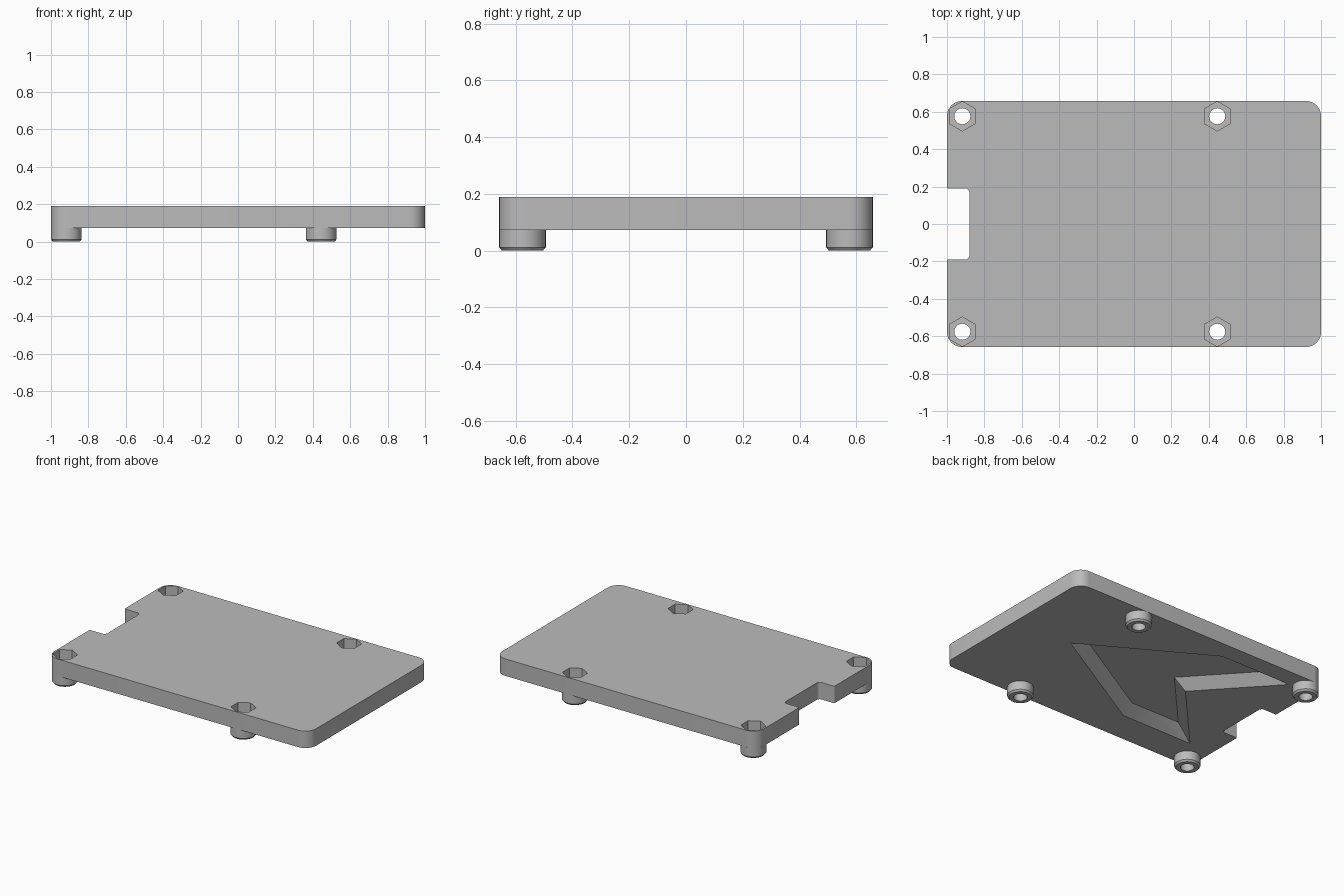
import bpy, bmesh, math
from mathutils import Vector

if "Cube" in bpy.data.objects:
    bpy.data.objects.remove(bpy.data.objects["Cube"], do_unlink=True)

BOTTOM, TOP = 0.073, 0.19        # plate underside and upper face
HALF_Y = 0.658
LEG_R, HOLE_R, HEX_R = 0.082, 0.043, 0.079
LEGS = [(x, y) for x in (-0.918, 0.445) for y in (-0.576, 0.576)]

grey = bpy.data.materials.new("plain_grey")
grey.use_nodes = True
grey.diffuse_color = (0.5, 0.5, 0.5, 1)
grey.node_tree.nodes["Principled BSDF"].inputs["Base Color"].default_value = (0.5, 0.5, 0.5, 1)


def add_object(name, bm):
    bmesh.ops.recalc_face_normals(bm, faces=bm.faces[:])
    mesh = bpy.data.meshes.new(name)
    bm.to_mesh(mesh)
    bm.free()
    mesh.materials.append(grey)
    obj = bpy.data.objects.new(name, mesh)
    bpy.context.collection.objects.link(obj)
    return obj


def loft(name, rings, closed=False):
    """Skin a stack of equal rings; cap the ends, or join last to first."""
    bm = bmesh.new()
    loops = [[bm.verts.new(p) for p in ring] for ring in rings]
    n = len(loops[0])
    pairs = list(zip(loops, loops[1:])) + ([(loops[-1], loops[0])] if closed else [])
    for a, b in pairs:
        for i in range(n):
            j = (i + 1) % n
            bm.faces.new((a[i], a[j], b[j], b[i]))
    if not closed:
        bm.faces.new(loops[0])
        bm.faces.new(loops[-1])
    return add_object(name, bm)


def circle(r, z, x=0, y=0, n=48, turn=0.0):
    return [(x + r * math.cos(math.tau * i / n + turn),
             y + r * math.sin(math.tau * i / n + turn), z) for i in range(n)]


def rounded(corners, steps=10):
    """Outline with right-angled corners (x, y, radius) rounded off."""
    out = []
    for i, (x, y, r) in enumerate(corners):
        p = Vector((x, y))
        a = (Vector(corners[i - 1][:2]) - p).normalized() * r
        b = (Vector(corners[(i + 1) % len(corners)][:2]) - p).normalized() * r
        for k in range(steps + 1):
            t = k / steps * math.pi / 2
            out.append(p + a * (1 - math.sin(t)) + b * (1 - math.cos(t)))
    return out


def inset(points, w):
    """Move every edge of a counter-clockwise outline inward by w."""
    out = []
    for i, p in enumerate(points):
        d1 = (p - points[i - 1]).normalized()
        d2 = (points[(i + 1) % len(points)] - p).normalized()
        n1, n2 = Vector((-d1.y, d1.x)), Vector((-d2.y, d2.x))
        out.append(p + (n1 + n2) * (w / (1 + n1.dot(n2))))
    return out


def at_height(points, z):
    return [(p.x, p.y, z) for p in points]


# Base plate with rounded corners and a connector notch in one end
half = [(1, HALF_Y, LEG_R), (-1, HALF_Y, LEG_R), (-1, 0.19, 0.006), (-0.88, 0.19, 0.022)]
outline = rounded(half + [(x, -y, r) for x, y, r in reversed(half)])
plate = loft("base_plate", [at_height(outline, BOTTOM), at_height(outline, TOP)])

# Hexagonal nut pockets
cutters = [loft("nut_pocket_cutter", [circle(HEX_R, z, x, y, 6, math.pi / 6)
                                      for z in (BOTTOM - 0.05, TOP + 0.05)])
           for x, y in LEGS]

# Arrow-shaped recess with sloping walls in the underside
arrow = [Vector(p) for p in ((0.56, 0.05), (-0.275, 0.532), (-0.82, 0.532),
                             (-0.378, 0.05), (-0.82, -0.432), (-0.275, -0.432))]
cutters.append(loft("arrow_recess_cutter",
                    [at_height(inset(arrow, w), BOTTOM + w) for w in (-0.02, 0.067)]))

for cutter in cutters:
    cutter.hide_render = True
    mod = plate.modifiers.new("cut", 'BOOLEAN')
    mod.operation, mod.solver, mod.object = 'DIFFERENCE', 'EXACT', cutter

# Bake the cuts and drop the cutters
graph = bpy.context.evaluated_depsgraph_get()
baked = bpy.data.meshes.new_from_object(plate.evaluated_get(graph))
plate.modifiers.clear()
plate.data = baked
for cutter in cutters:
    bpy.data.objects.remove(cutter, do_unlink=True)

# Standoff feet: chamfered tubes that close the nut pockets
parts = [plate]
for x, y in LEGS:
    profile = [(HOLE_R, 0), (LEG_R - 0.01, 0), (LEG_R, 0.012), (LEG_R, BOTTOM), (HOLE_R, BOTTOM)]
    name = ("left" if x > 0 else "right") + ("_back" if y > 0 else "_front") + "_standoff"
    parts.append(loft(name, [circle(r, z, x, y) for r, z in profile], closed=True))

bpy.ops.object.select_all(action='DESELECT')
for part in parts:
    part.select_set(True)
bpy.context.view_layer.objects.active = plate
bpy.ops.object.shade_smooth_by_angle(angle=math.radians(30))
